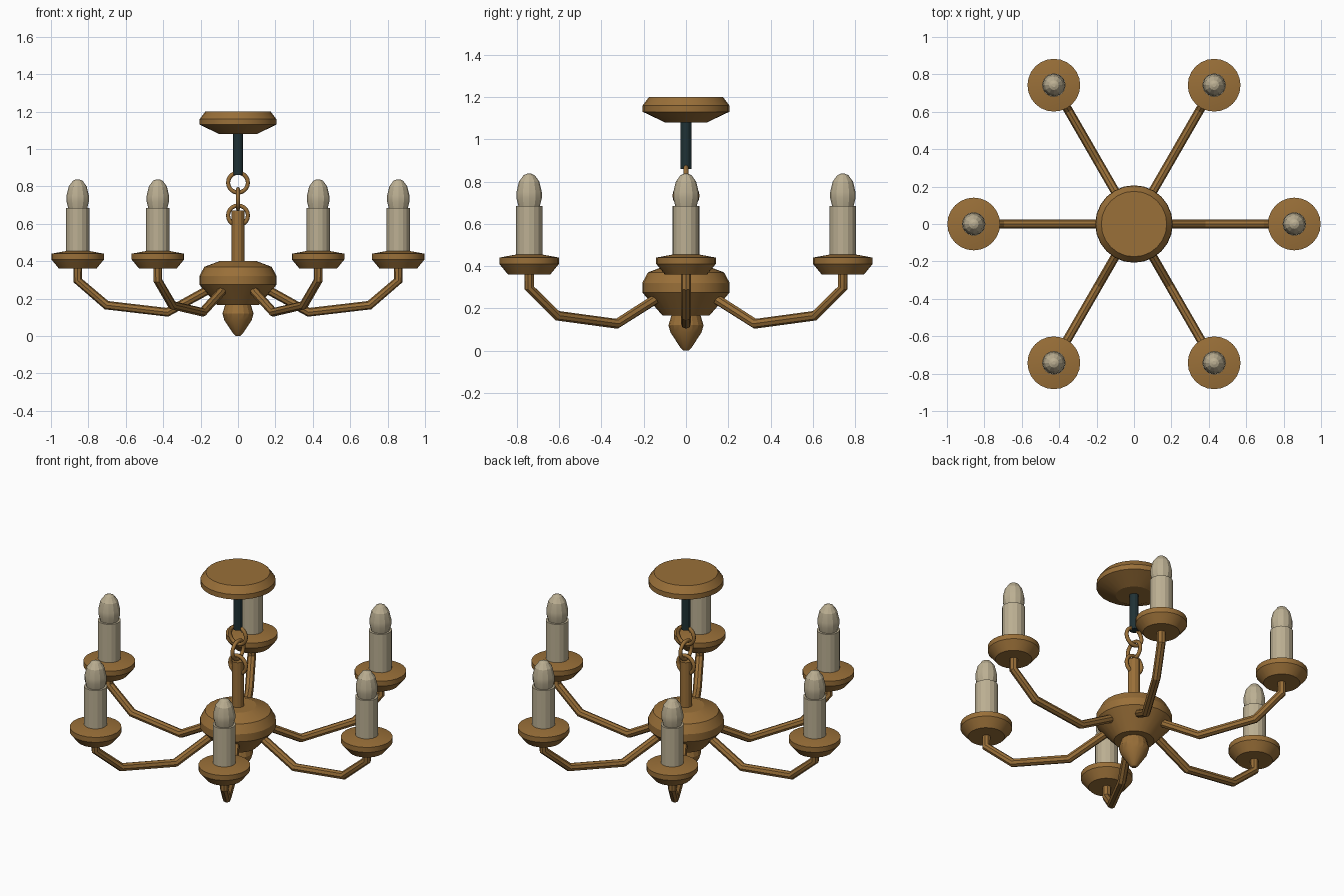
import bpy
import math
from mathutils import Matrix

cube = bpy.data.objects.get("Cube")
if cube:
    bpy.data.objects.remove(cube, do_unlink=True)


def material(name, color):
    mat = bpy.data.materials.new(name)
    mat.use_nodes = True
    mat.diffuse_color = (*color, 1)
    bsdf = mat.node_tree.nodes["Principled BSDF"]
    bsdf.inputs["Base Color"].default_value = (*color, 1)
    bsdf.inputs["Roughness"].default_value = 0.6
    return mat


brass = material("aged_brass", (0.32, 0.16, 0.04))
cream = material("candle_cream", (0.50, 0.43, 0.29))
dark = material("dark_metal", (0.014, 0.032, 0.036))


def finish(obj, name, mat, angle=20):
    obj.name = name
    obj.data.materials.clear()
    obj.data.materials.append(mat)
    bpy.ops.object.select_all(action="DESELECT")
    obj.select_set(True)
    bpy.context.view_layer.objects.active = obj
    bpy.ops.object.shade_smooth_by_angle(angle=math.radians(angle))
    return obj


def lathe(name, profile, mat, sides=16, at=(0, 0)):
    """Turn (radius, height) points, bottom to top, into a closed solid."""
    verts, faces = [], []
    for r, z in profile:
        for i in range(sides):
            a = math.tau * i / sides
            verts.append((r * math.cos(a), r * math.sin(a), z))
    for k in range(len(profile) - 1):
        for i in range(sides):
            j = (i + 1) % sides
            lo, hi = k * sides, (k + 1) * sides
            faces.append((lo + i, lo + j, hi + j, hi + i))
    faces.append(tuple(reversed(range(sides))))
    faces.append(tuple(range(len(verts) - sides, len(verts))))
    mesh = bpy.data.meshes.new(name)
    mesh.from_pydata(verts, [], faces)
    obj = bpy.data.objects.new(name, mesh)
    obj.location = (*at, 0)
    bpy.context.collection.objects.link(obj)
    return finish(obj, name, mat)


def tube(name, points, radius, mat, turn):
    """Sweep a round section along a mitred path in the xz plane."""
    curve = bpy.data.curves.new(name, "CURVE")
    curve.dimensions = "3D"
    curve.bevel_depth = radius
    curve.bevel_resolution = 2
    curve.use_fill_caps = True
    spline = curve.splines.new("POLY")
    spline.points.add(len(points) - 1)
    for p, (x, z) in zip(spline.points, points):
        p.co = (x, 0, z, 1)
    obj = bpy.data.objects.new(name, curve)
    bpy.context.collection.objects.link(obj)
    bpy.ops.object.select_all(action="DESELECT")
    obj.select_set(True)
    bpy.context.view_layer.objects.active = obj
    bpy.ops.object.convert(target="MESH")
    obj = bpy.context.object
    obj.data.transform(Matrix.Rotation(turn, 4, "Z"))
    return finish(obj, name, mat, 30)


# Ceiling mount and hanging rod
lathe("ceiling_canopy", [(0.10, 1.08), (0.205, 1.13), (0.205, 1.16), (0.175, 1.20)], brass, 24)
lathe("hanging_rod", [(0.026, 0.86), (0.026, 1.09)], dark, 12)

# Three interlocked chain links
for i, z in enumerate((0.645, 0.733, 0.82)):
    bpy.ops.mesh.primitive_torus_add(
        major_radius=0.053, minor_radius=0.011, major_segments=20, minor_segments=8,
        location=(0, 0, z), rotation=(math.pi / 2, 0, math.pi / 2 * (i % 2)))
    finish(bpy.context.object, f"chain_link_{i + 1}", brass, 50)

# Central column, hub and finial
lathe("stem", [(0.034, 0.36), (0.034, 0.67)], brass, 12)
lathe("hub", [(0.11, 0.165), (0.207, 0.275), (0.207, 0.32), (0.18, 0.37), (0.10, 0.40)], brass, 24)
lathe("finial", [(0.012, 0), (0.025, 0.012), (0.073, 0.085), (0.083, 0.12), (0.065, 0.18)], brass)

# Six arms, each with a drip cup, candle and bulb
arm_path = [(0.10, 0.28), (0.378, 0.127), (0.703, 0.165), (0.857, 0.297), (0.857, 0.38)]
cup = [(0.10, 0.36), (0.141, 0.41), (0.141, 0.44), (0.06, 0.455)]
candle = [(0.063, 0.44), (0.063, 0.685)]
bulb = [(0.05, 0.68), (0.06, 0.72), (0.06, 0.75), (0.048, 0.80), (0.026, 0.83), (0.01, 0.837)]
for n in range(6):
    turn = math.tau * n / 6
    spot = (0.857 * math.cos(turn), 0.857 * math.sin(turn))
    tube(f"arm_{n + 1}", arm_path, 0.024, brass, turn)
    lathe(f"drip_cup_{n + 1}", cup, brass, 24, spot)
    lathe(f"candle_{n + 1}", candle, cream, 16, spot)
    lathe(f"bulb_{n + 1}", bulb, cream, 12, spot)
